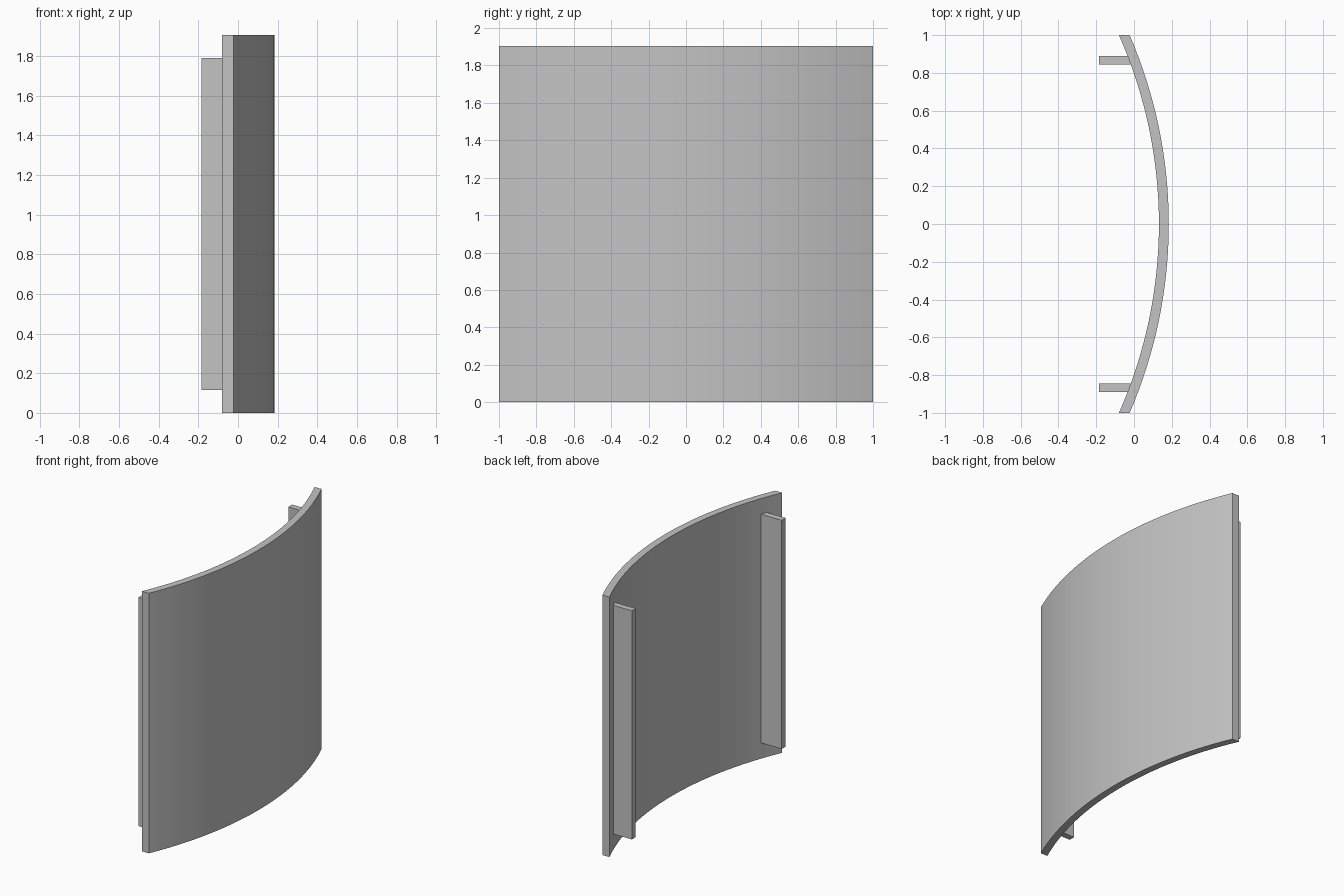
import bpy, bmesh, math

if "Cube" in bpy.data.objects:
    bpy.data.objects.remove(bpy.data.objects["Cube"])

HEIGHT = 1.905
OUTER_R, THICK = 2.519, 0.052
CENTRE_X = 0.184 - OUTER_R
SEGMENTS = 32

grey = bpy.data.materials.new("plain grey")
grey.diffuse_color = (0.55, 0.55, 0.55, 1)
grey.use_nodes = True
grey.node_tree.nodes["Principled BSDF"].inputs["Base Color"].default_value = grey.diffuse_color


def extrude_outline(name, outline, z0, z1):
    """Solid prism from a closed plan outline."""
    bm = bmesh.new()
    face = bm.faces.new([bm.verts.new((x, y, z0)) for x, y in outline])
    top = bmesh.ops.extrude_face_region(bm, geom=[face])["geom"]
    verts = [v for v in top if isinstance(v, bmesh.types.BMVert)]
    bmesh.ops.translate(bm, verts=verts, vec=(0, 0, z1 - z0))
    bmesh.ops.recalc_face_normals(bm, faces=bm.faces)
    mesh = bpy.data.meshes.new(name)
    bm.to_mesh(mesh)
    bm.free()
    mesh.materials.append(grey)
    obj = bpy.data.objects.new(name, mesh)
    bpy.context.collection.objects.link(obj)
    return obj


def arc(radius):
    """Arc points spanning y = -1 to 1."""
    half = math.asin(1 / radius)
    angles = [half * (2 * i / SEGMENTS - 1) for i in range(SEGMENTS + 1)]
    return [(CENTRE_X + radius * math.cos(a), radius * math.sin(a)) for a in angles]


# Curved panel with ends cut square to y
extrude_outline("curved_panel", arc(OUTER_R) + arc(OUTER_R - THICK)[::-1], 0, HEIGHT)

# Upright ribs on the hollow side, sunk slightly into the panel
for side, name in ((-1, "front_rib"), (1, "back_rib")):
    y0, y1 = side * 0.845, side * 0.89
    extrude_outline(name, [(-0.184, y0), (-0.012, y0), (-0.012, y1), (-0.184, y1)],
                    0.115, HEIGHT - 0.115)
